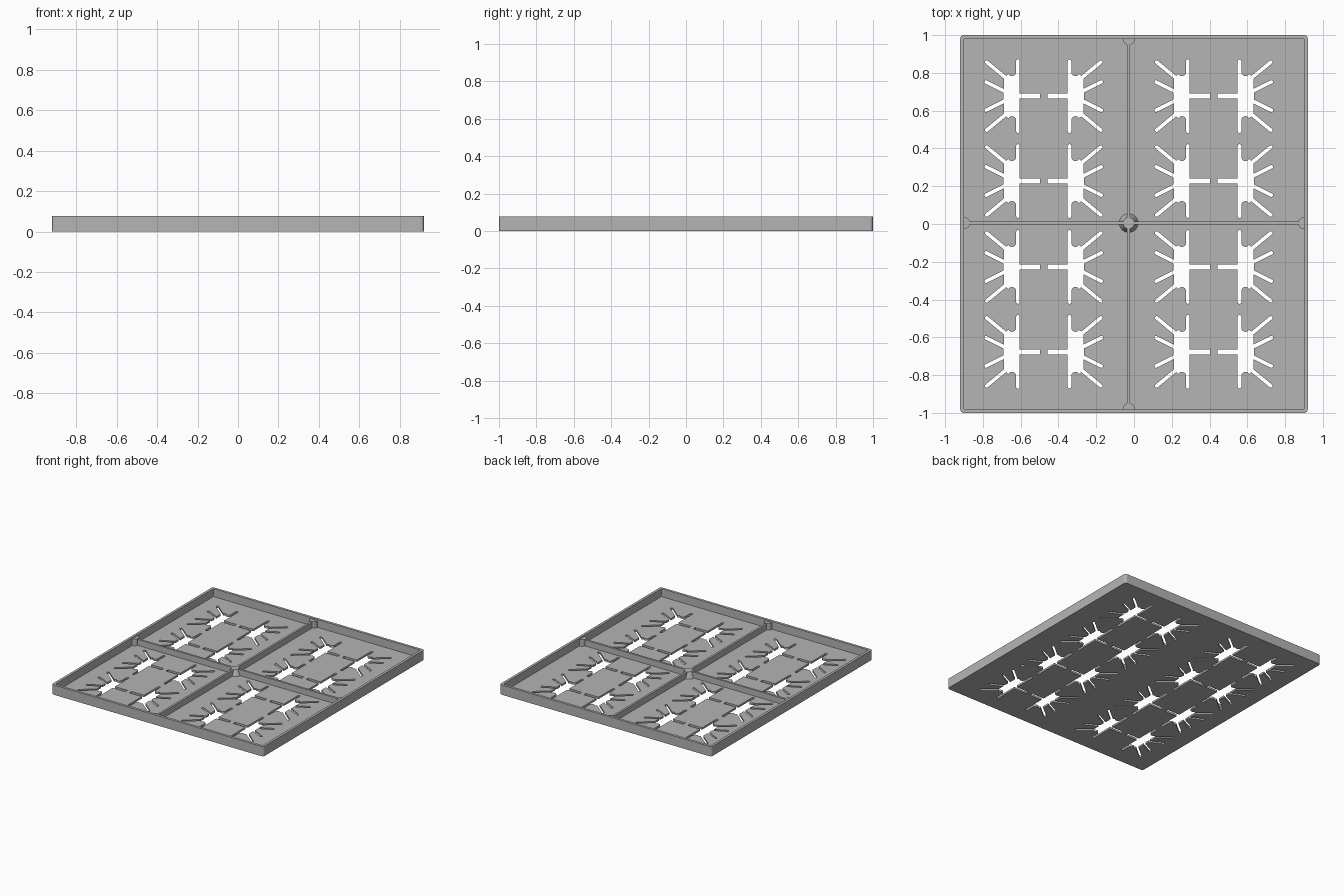
import bpy, bmesh, math
from mathutils import Vector

cube = bpy.data.objects.get("Cube")
if cube:
    bpy.data.objects.remove(cube, do_unlink=True)

grey = bpy.data.materials.new("matt grey")
grey.use_nodes = True
COLOUR = (0.46, 0.46, 0.46, 1)
grey.diffuse_color = COLOUR
grey.node_tree.nodes["Principled BSDF"].inputs["Base Color"].default_value = COLOUR

HX, HY, HEIGHT, RIM = 0.92, 1.0, 0.077, 0.02
FLOOR, DIVIDER = 0.015, 0.062
CX, CY = -0.028, 0.005


def slab(name, outlines, z0, z1):
    """Filled flat outlines (inner ones become holes), extruded from z0 to z1."""
    curve = bpy.data.curves.new(name, 'CURVE')
    curve.dimensions = '2D'
    curve.fill_mode = 'BOTH'
    curve.extrude = (z1 - z0) / 2
    for pts in outlines:
        spline = curve.splines.new('POLY')
        spline.points.add(len(pts) - 1)
        for p, (x, y) in zip(spline.points, pts):
            p.co = (x, y, 0, 1)
        spline.use_cyclic_u = True
    temp = bpy.data.objects.new(name + "_outline", curve)
    bpy.context.collection.objects.link(temp)
    bpy.context.view_layer.update()
    mesh = bpy.data.meshes.new_from_object(temp.evaluated_get(bpy.context.evaluated_depsgraph_get()))
    bpy.data.objects.remove(temp)
    mesh.name = name
    bm = bmesh.new()
    bm.from_mesh(mesh)
    bmesh.ops.remove_doubles(bm, verts=bm.verts, dist=1e-5)
    bmesh.ops.translate(bm, verts=bm.verts, vec=(0, 0, (z0 + z1) / 2))
    bmesh.ops.recalc_face_normals(bm, faces=bm.faces)
    for f in bm.faces:
        f.smooth = False
    bm.to_mesh(mesh)
    bm.free()
    mesh.materials.clear()
    mesh.materials.append(grey)
    ob = bpy.data.objects.new(name, mesh)
    bpy.context.collection.objects.link(ob)
    return ob


def arc(cx, cy, r, a0, a1, n=6):
    return [(cx + r * math.cos(math.radians(a0 + (a1 - a0) * i / n)),
             cy + r * math.sin(math.radians(a0 + (a1 - a0) * i / n))) for i in range(n + 1)]


def rounded(hx, hy, r):
    pts = []
    for sx, sy, a in ((1, 1, 0), (-1, 1, 90), (-1, -1, 180), (1, -1, 270)):
        pts += arc(sx * (hx - r), sy * (hy - r), r, a, a + 90, 4)
    return pts


def rect(x0, x1, y0, y1):
    return [(x0, y0), (x1, y0), (x1, y1), (x0, y1)]


def spike(x0, y0, x1, y1, w=0.0095):
    """Both sides of a round-ended slot, from root to tip and back."""
    a = math.degrees(math.atan2(y1 - y0, x1 - x0))
    side = Vector((y1 - y0, x0 - x1)).normalized() * w
    return ([(x0 + side.x, y0 + side.y)] + arc(x1, y1, w, a - 90, a + 90)
            + [(x0 - side.x, y0 - side.y)])


# Upper half of one claw-shaped opening, mirrored in y to close it
half = [(0.212, 0.018)]
half += spike(0.215, 0.03, 0.305, 0.075)
half += spike(0.205, 0.1, 0.302, 0.18)
half += arc(0.168, 0.128, 0.022, -30, -180)
half += arc(0.1365, 0.186, 0.0095, 0, 180)
half += [(0.127, 0.0135), (0.019, 0.0135)]
claw = half + [(x, -y) for x, y in reversed(half)]

# Floor with sixteen openings in mirrored pairs
centres = [(CX + sx * 0.45, y) for sx in (-1, 1) for y in (-0.677, -0.2275, 0.2275, 0.677)]
holes = [[(cx + s * x, cy + y) for x, y in claw] for cx, cy in centres for s in (-1, 1)]
slab("tray_floor", [rounded(HX - 0.005, HY - 0.005, 0.015)] + holes, 0, FLOOR)

# Raised rim
slab("outer_rim", [rounded(HX, HY, 0.018), rounded(HX - RIM, HY - RIM, 0.004)], 0, HEIGHT)

# Crossing dividers
W = 0.008
IX, IY = HX - RIM, HY - RIM
slab("long_divider", [rect(CX - W, CX + W, -IY, IY)], FLOOR, DIVIDER)
slab("cross_divider", [rect(-IX, IX, CY - W, CY + W)], FLOOR, DIVIDER)

# Half-round posts where the dividers meet the rim
R = 0.032
for name, x, y, a in (("front_post", CX, -IY, 0), ("back_post", CX, IY, 180),
                      ("left_post", IX, CY, 90), ("right_post", -IX, CY, -90)):
    slab(name, [arc(x, y, R, a, a + 180, 8)], FLOOR, DIVIDER + 0.005)

# Tapered boss at the crossing
bpy.ops.mesh.primitive_cone_add(vertices=24, radius1=0.05, radius2=0.03, depth=DIVIDER - FLOOR,
                                location=(CX, CY, (DIVIDER + FLOOR) / 2))
boss = bpy.context.object
boss.name = "centre_boss"
boss.data.materials.append(grey)
bpy.ops.object.shade_smooth_by_angle(angle=math.radians(30))

# Small sloped bridges across the linking slots
for i, (cx, cy) in enumerate(centres):
    bridge = slab("slot_bridge_%d" % (i + 1), [rect(cx - 0.019, cx + 0.019, cy - 0.0135, cy + 0.0135)], 0, FLOOR)
    for v in bridge.data.vertices:
        if v.co.z > FLOOR / 2 and v.co.y < cy:
            v.co.z = 0.004
